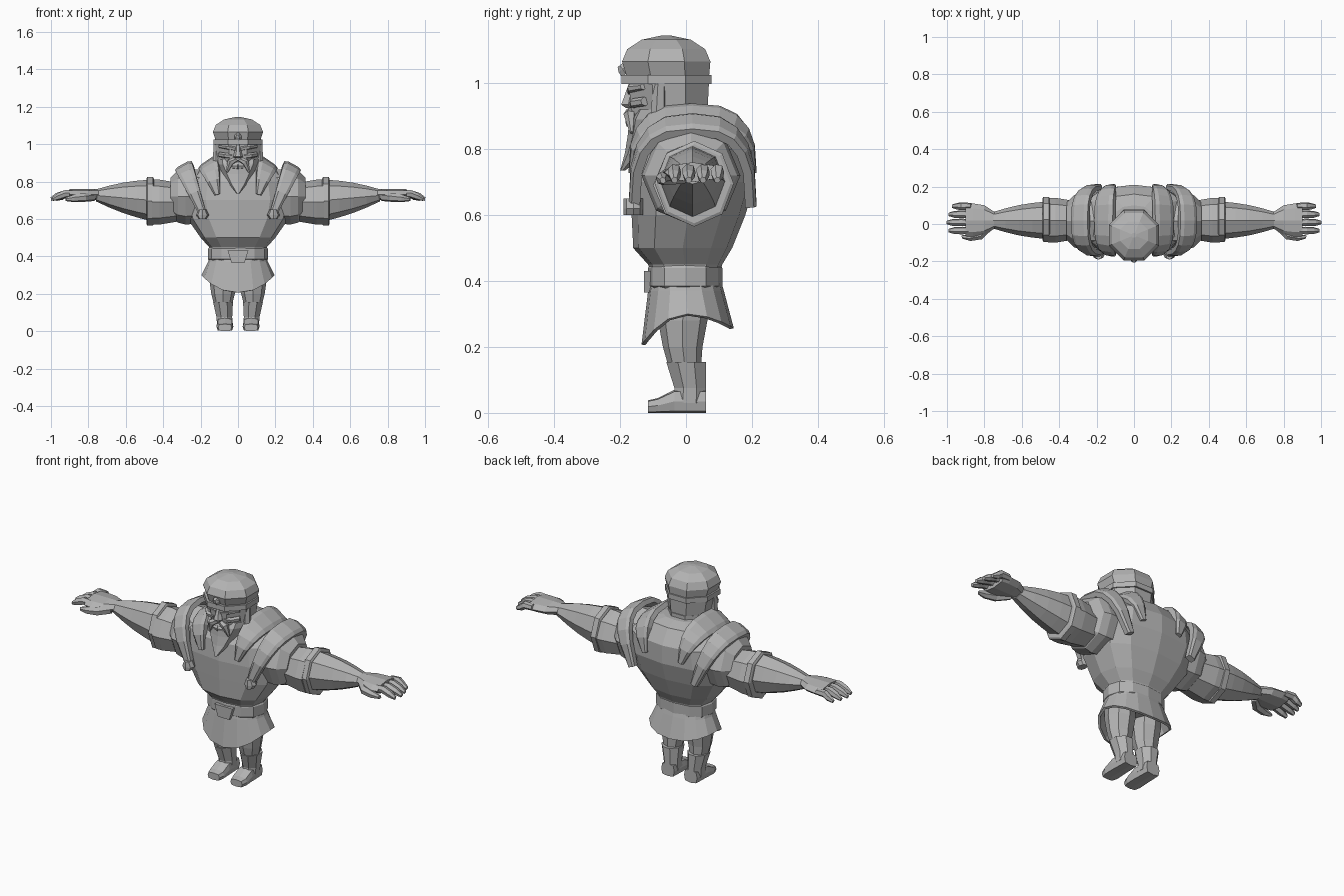
import bpy, bmesh
from math import cos, sin, pi, copysign
from mathutils import Vector

cube = bpy.data.objects.get("Cube")
if cube:
    bpy.data.objects.remove(cube)

material = bpy.data.materials.new("stone_grey")
material.use_nodes = True
grey = (.45, .45, .45, 1)
material.diffuse_color = grey
material.node_tree.nodes["Principled BSDF"].inputs["Base Color"].default_value = grey


def mix(start, end, t):
    return start + (end - start) * t


def ring(axis, position, centre_a, centre_b, radius_a, radius_b, sides=8, power=1, flat=False):
    """Rounded cross-section; flat turns a side, not a corner, to the front."""
    turn, grow = (pi / sides, 1 / cos(pi / sides)) if flat else (0, 1)
    points = []
    for i in range(sides):
        angle = 2 * pi * i / sides + turn
        c, s = cos(angle), sin(angle)
        a = centre_a + grow * radius_a * copysign(abs(c) ** power, c)
        b = centre_b + grow * radius_b * copysign(abs(s) ** power, s)
        points.append({"x": (position, a, b), "y": (a, position, b), "z": (a, b, position)}[axis])
    return points


def slab(z, half_width, front, back, x=0, **shape):
    """Horizontal section from its half width and its front and back edges."""
    return ring("z", z, x, (front + back) / 2, half_width, (back - front) / 2, **shape)


def loft(name, rings, mirror=False, cap=True, thickness=0):
    bm = bmesh.new()
    rows = [[bm.verts.new(point) for point in points] for points in rings]
    sides = len(rows[0])
    for low, high in zip(rows, rows[1:]):
        for i in range(sides):
            j = (i + 1) % sides
            bm.faces.new((low[i], low[j], high[j], high[i]))
    if cap:
        bm.faces.new(rows[0])
        bm.faces.new(rows[-1])
    bmesh.ops.recalc_face_normals(bm, faces=bm.faces)
    mesh = bpy.data.meshes.new(name)
    bm.to_mesh(mesh)
    bm.free()
    mesh.materials.append(material)
    part = bpy.data.objects.new(name, mesh)
    bpy.context.collection.objects.link(part)
    if thickness:
        part.modifiers.new("thickness", "SOLIDIFY").thickness = thickness
    if mirror:
        part.modifiers.new("mirror", "MIRROR").use_mirror_merge = False


def tube(name, points, radii, mirror=True):
    """Six-sided tapering tube through the points."""
    points = [Vector(point) for point in points]
    along = (points[-1] - points[0]).normalized()
    side = along.orthogonal().normalized()
    up = along.cross(side)
    angles = [pi * i / 3 for i in range(6)]
    loft(name, [[point + (side * cos(a) + up * sin(a)) * radius for a in angles]
                for point, radius in zip(points, radii)], mirror=mirror)


def strap(name, inner, spread, bottom, height, narrow, wide, tilt):
    """Flat band arching from the chest over the shoulder to the back."""
    steps, path = 10, []
    for i in range(steps + 1):
        c, s = cos(pi * i / steps), max(sin(pi * i / steps), 0)
        rise = s ** .7
        path.append((Vector((inner + spread * rise, .02 - .18 * copysign(abs(c) ** .7, c),
                             bottom + height * rise)), mix(narrow, wide, rise) / 2))
    rings = []
    for i, (point, half) in enumerate(path):
        along = path[min(i + 1, steps)][0] - path[max(i - 1, 0)][0]
        along.normalize()
        across = Vector((cos(tilt), 0, -sin(tilt)))
        across = (across - along * across.dot(along)).normalized()
        out = across.cross(along) * -.02
        if out.dot(point - Vector((inner, .02, bottom))) < 0:
            out.negate()
        rings.append([point + across * half * a + out * b
                      for a, b in ((-1, -1), (1, -1), (1, .3), (.6, .7), (-.6, .7), (-1, .3))])
    loft(name, rings, mirror=True)


# Torso: narrow waist, broad chest and hunched back
loft("torso", [slab(*section, sides=12, power=.8) for section in (
    (.41, .15, -.1, .1), (.45, .155, -.115, .11), (.5, .2, -.16, .14), (.6, .27, -.165, .18),
    (.7, .3, -.17, .21), (.8, .28, -.16, .21), (.88, .19, -.1, .16), (.9, .1, -.05, .1))])

# Shoulder straps with end knobs, and collar pads
strap("shoulder_strap", inner=.19, spread=.1, bottom=.63, height=.25, narrow=.04, wide=.1, tilt=.5)
strap("collar_pad", inner=.11, spread=.05, bottom=.73, height=.17, narrow=.03, wide=.12, tilt=.6)
loft("strap_knob", [slab(z, width, -.19, -.13, x=.19)
                    for z, width in ((.6, .02), (.62, .035), (.65, .02))], mirror=True)

# Shoulders and upper arms, with a bulging biceps
loft("shoulder", [ring("x", x, .015, .72, size, size)
                  for x, size in ((.16, .14), (.28, .15), (.32, .14), (.36, .1))], mirror=True)
loft("upper_arm", [ring("x", x, .02, .69, size, size)
                   for x, size in ((.3, .1), (.36, .11), (.42, .12), (.46, .12))], mirror=True)
loft("arm_band", [ring("x", .47 + offset, .025, .695, size - .01, size)
                  for offset, size in ((-.02, .12), (-.015, .13), (.015, .13), (.02, .12))],
     mirror=True)

# Forearm tapering to the wrist
forearm = []
for i in range(5):
    t = i / 4
    bulge = .01 * sin(pi * t)
    forearm.append(ring("x", mix(.47, .76, t), .02, mix(.7, .726, t),
                        mix(.1, .042, t) + bulge, mix(.11, .032, t) + bulge))
loft("forearm", forearm, mirror=True)

# Hand
loft("palm", [ring("x", x, .02, .73, depth, .03)
              for x, depth in ((.74, .04), (.8, .08), (.86, .09), (.9, .085))], mirror=True)
for i in range(4):
    y = mix(-.035, .095, i / 3)
    tip = 1 - .01 * abs(i - 1) ** 1.5
    tube(f"finger_{i + 1}", ((.87, y, .735), (.92, y, .735), (tip - .03, y, .72), (tip, y, .706)),
         (.018, .021, .019, .01))
tube("thumb", ((.77, -.01, .72), (.82, -.06, .715), (.88, -.073, .71), (.92, -.07, .705)),
     (.025, .024, .02, .01))

# Head, headband and domed cap
loft("neck", [slab(z, .1, -.12, .07, flat=True) for z in (.82, .92)])
loft("head", [slab(*section, flat=True) for section in (
    (.87, .09, -.15, .05), (.91, .11, -.165, .065), (1.01, .125, -.175, .07))])
loft("headband", [slab(z, .13, -.195, .078, flat=True) for z in (.997, 1.025)])
cap = [slab(1.02, .12, -.18, .07, flat=True)]
for i in range(4):
    angle = pi / 2 * i / 3.2
    size = .134 * cos(angle)
    cap.append(slab(1.066 + .079 * sin(angle) / sin(pi / 2 * 3 / 3.2), size,
                    -.06 - size, size - .06, flat=True))
loft("cap", cap)
tube("cap_ornament", ((0, -.18, 1.03), (0, -.19, 1.045), (0, -.2, 1.055)), (.02, .02, .01),
     mirror=False)

# Face
loft("nose", [slab(z, width, front, -.15, sides=6) for z, width, front in (
    (.925, .02, -.185), (.935, .026, -.2), (.96, .018, -.19), (1, .012, -.175))])
tube("brow", ((.01, -.168, .975), (.06, -.166, .985), (.1, -.13, .99)), (.012, .013, .01))
tube("cheek", ((.03, -.16, .935), (.07, -.158, .94), (.1, -.125, .945)), (.014, .014, .014))
tube("moustache", ((.01, -.165, .92), (.04, -.17, .905), (.06, -.165, .85)), (.015, .02, .006))
tube("lower_lip", ((.03, -.165, .88), (0, -.17, .88)), (.01, .015))
tube("sideburn", ((.11, -.085, .88), (.112, -.08, 1)), (.025, .02))
loft("beard", [slab(*section, power=.9) for section in (
    (.735, .006, -.2, -.185), (.79, .05, -.185, -.11), (.84, .08, -.177, -.06),
    (.89, .11, -.172, -.03), (.92, .116, -.155, -.03))])

# Belt and buckle
loft("belt", [slab(z, .15 + swell, -.105 - swell, .1 + swell, sides=12, power=.85)
              for z, swell in ((.375, 0), (.385, .01), (.44, .01), (.455, 0))])
loft("buckle", [slab(z, width, -.127, -.1, sides=4, flat=True)
                for z, width in ((.365, .035), (.43, .055))])

# Skirt with a pointed front and a lower back
hem = [(x, y, z - (.1 if y < 0 else .04) * (y / .14) ** 2)
       for x, y, z in slab(.3, .195, -.135, .145, sides=16, power=.9)]
loft("skirt", [slab(.42, .145, -.105, .1, sides=16, power=.9),
               slab(.37, .16, -.115, .115, sides=16, power=.9), hem], cap=False, thickness=.012)

# Legs, boots and feet
loft("hips", [slab(.32, .1, -.07, .06), slab(.42, .14, -.09, .09)])
loft("leg", [slab(z, width, front, back, x=.08) for z, width, front, back in (
    (.13, .045, -.05, .045), (.2, .063, -.07, .05), (.28, .074, -.085, .065),
    (.4, .072, -.09, .08))], mirror=True)
loft("boot", [slab(z, width, front, .06, x=x, flat=True) for z, width, front, x in (
    (.03, .042, -.04, .07), (.075, .042, -.035, .073), (.155, .053, -.06, .08))], mirror=True)
loft("foot", [ring("y", y, .07, height / 2, width, height / 2, power=.5)
              for y, width, height in ((-.115, .036, .038), (-.085, .045, .045),
                                       (-.035, .044, .07), (.06, .04, .07))], mirror=True)
